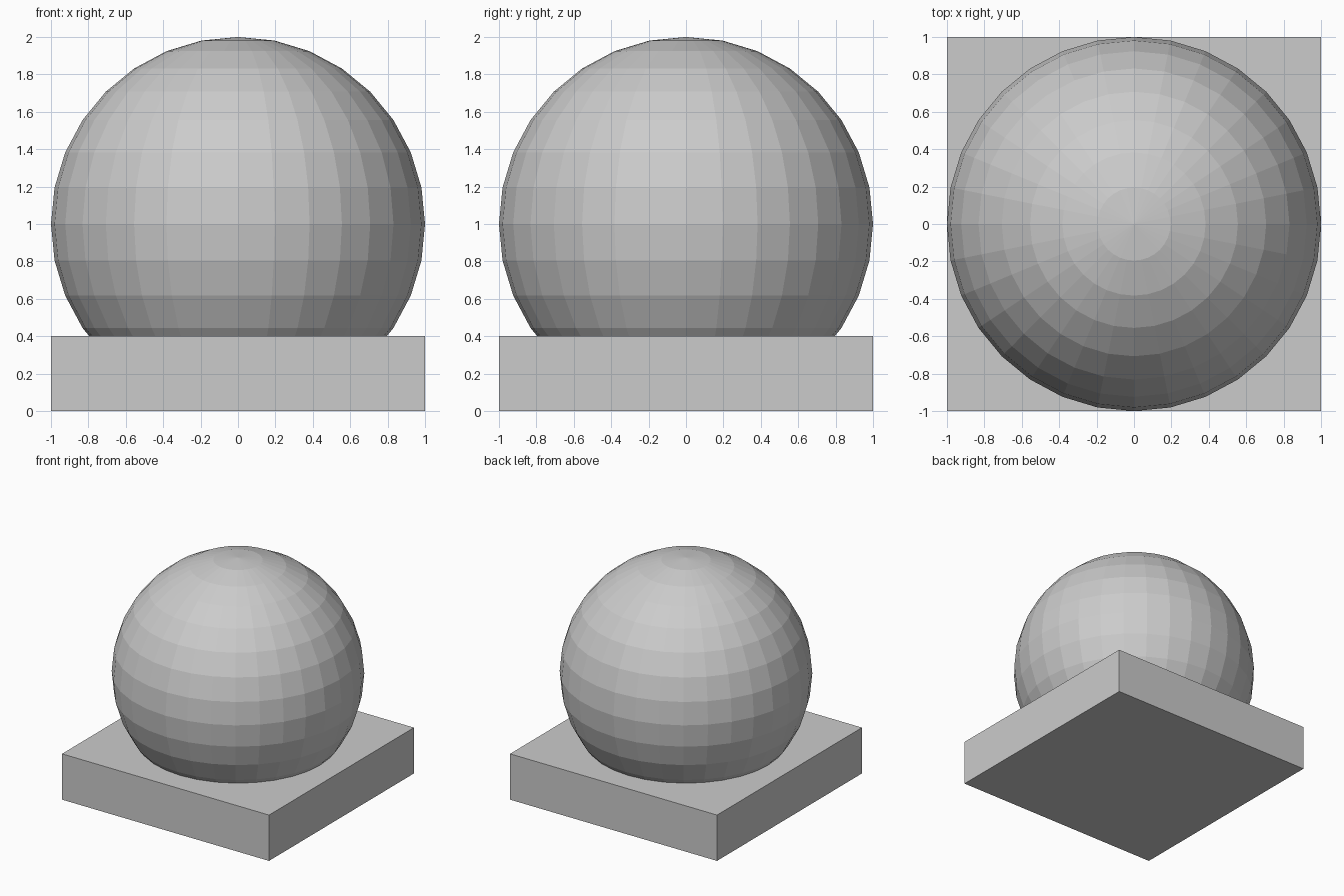
import bpy

if "Cube" in bpy.data.objects:
    bpy.data.objects.remove(bpy.data.objects["Cube"])

# Square plinth
bpy.ops.mesh.primitive_cube_add(size=1, location=(0, 0, 0.2))
plinth = bpy.context.object
plinth.name = "plinth"
plinth.scale = (2, 2, 0.4)
bpy.ops.object.transform_apply(location=False, rotation=False, scale=True)

# Flat-shaded ball sunk into the plinth
bpy.ops.mesh.primitive_uv_sphere_add(segments=32, ring_count=16, radius=1, location=(0, 0, 1))
bpy.context.object.name = "ball"
